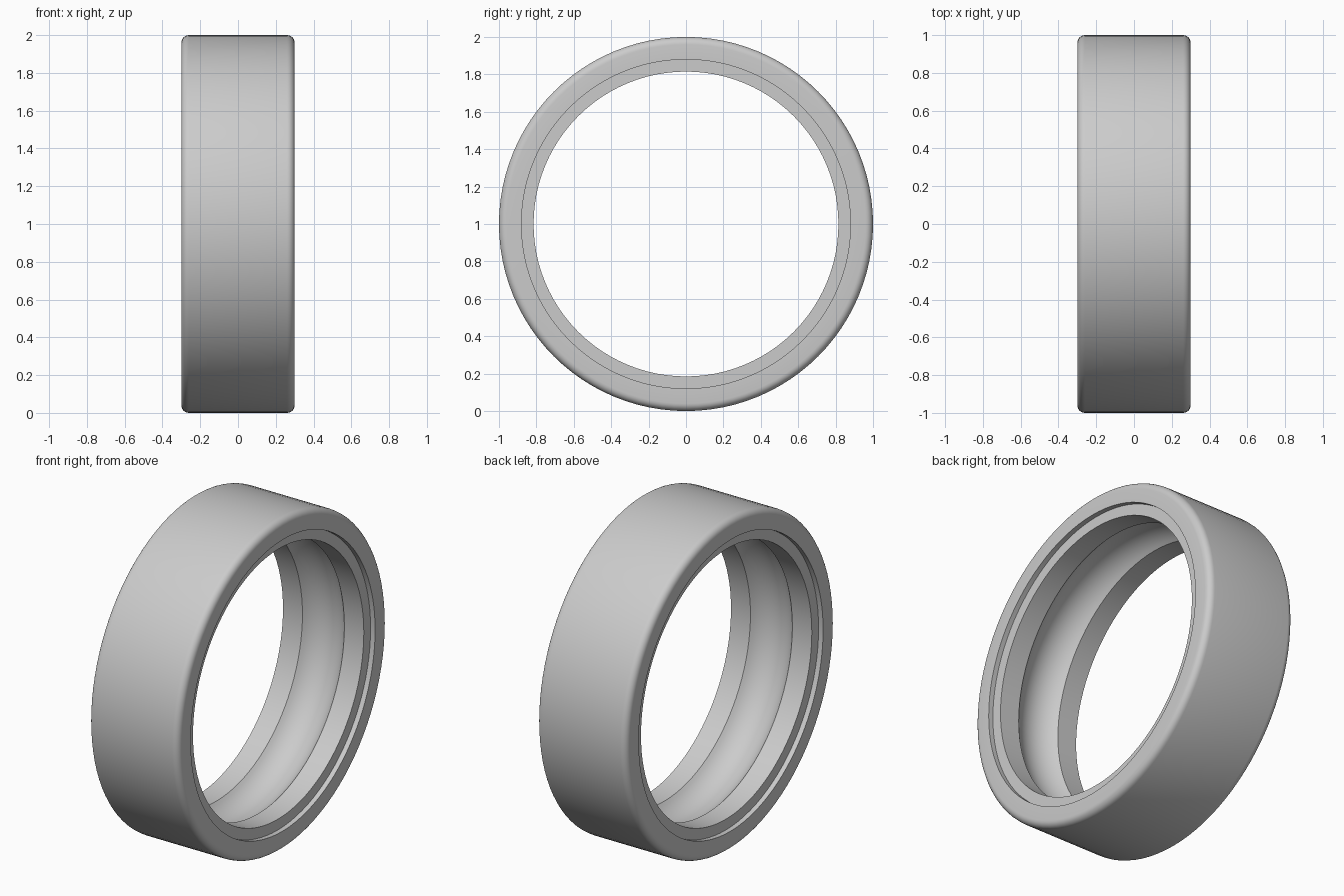
import bpy, bmesh, math
from mathutils import Matrix, Vector

if "Cube" in bpy.data.objects:
    bpy.data.objects.remove(bpy.data.objects["Cube"])

W, R, BEVEL = 0.30, 1.0, 0.04      # half width, outer radius, edge rounding
STEP_R, STEP_X = 0.88, 0.27        # seal recess at each end
BORE, GROOVE_X, GROOVE_D = 0.815, 0.14, 0.065
SEGS = 96

# half cross-section (x, radius), from groove centre to outer surface
rad = (GROOVE_X**2 + GROOVE_D**2) / (2 * GROOVE_D)
amax = math.asin(GROOVE_X / rad)
half = []
for i in range(9):
    a = amax * i / 8
    half.append((rad * math.sin(a), BORE + GROOVE_D - rad * (1 - math.cos(a))))
half += [(STEP_X, BORE), (STEP_X, STEP_R), (W, STEP_R)]
for i in range(7):
    a = math.pi / 2 * i / 6
    half.append((W - BEVEL + BEVEL * math.cos(a), R - BEVEL + BEVEL * math.sin(a)))
profile = half + [(-x, r) for x, r in reversed(half[1:])]

# revolve around the x axis
bm = bmesh.new()
rings = []
for s in range(SEGS):
    t = 2 * math.pi * s / SEGS
    rings.append([bm.verts.new((x, r * math.cos(t), 1 + r * math.sin(t))) for x, r in profile])
n = len(profile)
for s in range(SEGS):
    a, b = rings[s], rings[(s + 1) % SEGS]
    for i in range(n):
        j = (i + 1) % n
        bm.faces.new((a[i], a[j], b[j], b[i]))
bmesh.ops.recalc_face_normals(bm, faces=bm.faces)
mesh = bpy.data.meshes.new("bearing_outer_ring")
bm.to_mesh(mesh)
bm.free()
ring = bpy.data.objects.new("bearing_outer_ring", mesh)
bpy.context.collection.objects.link(ring)
bpy.context.view_layer.objects.active = ring
ring.select_set(True)
bpy.ops.object.shade_smooth_by_angle(angle=math.radians(30))
